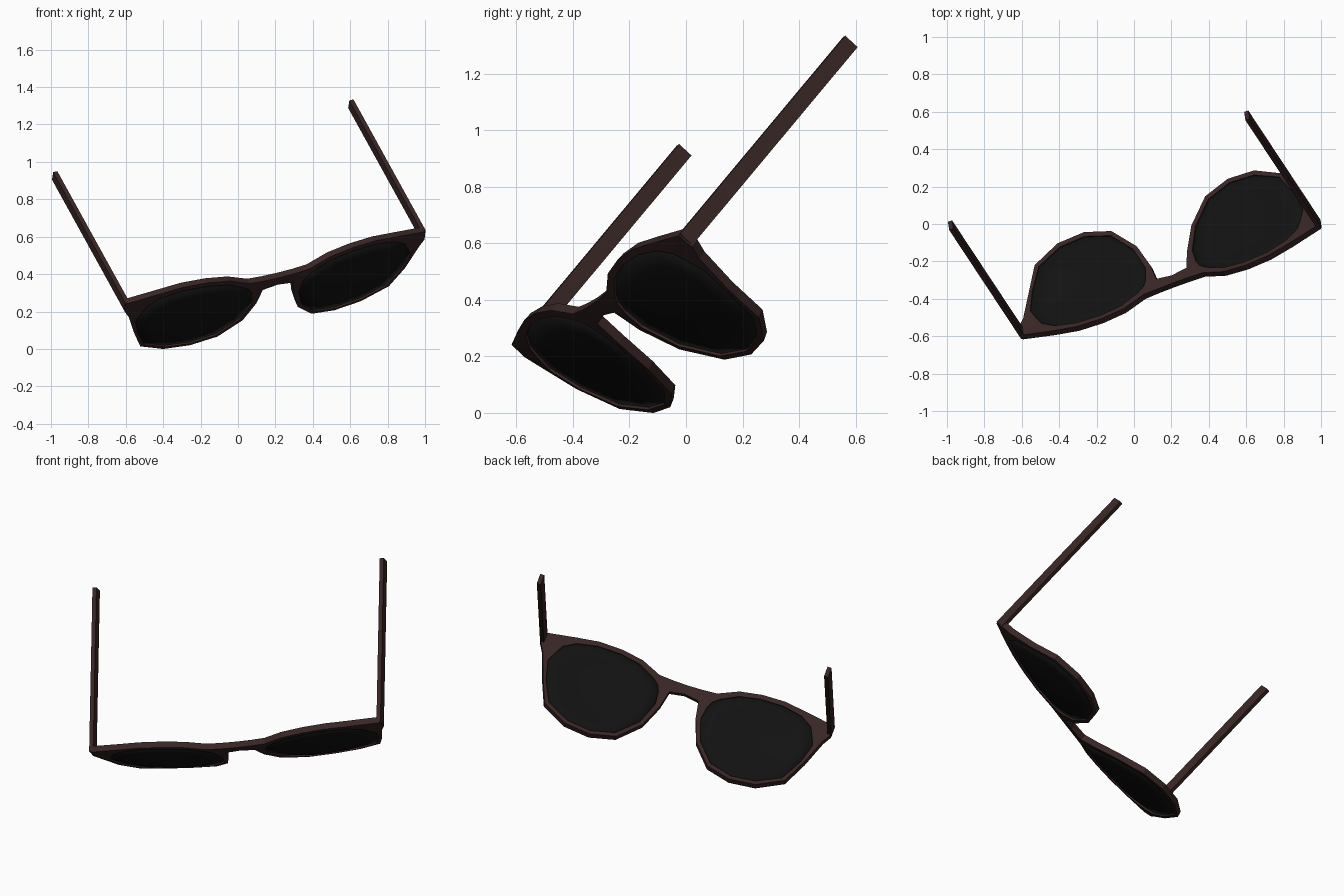
import bpy, bmesh
from mathutils import Matrix, Vector

cube = bpy.data.objects.get("Cube")
if cube:
    bpy.data.objects.remove(cube, do_unlink=True)


def material(name, colour):
    mat = bpy.data.materials.new(name)
    mat.use_nodes = True
    rgba = (*colour, 1)
    mat.diffuse_color = rgba
    mat.node_tree.nodes["Principled BSDF"].inputs["Base Color"].default_value = rgba
    return mat


brown = material("dark_brown", (0.04, 0.019, 0.019))
black = material("lens_black", (0.006, 0.006, 0.006))

# Tilted resting pose: local x is the width, y runs back along the arms, z is up
back = Vector((-0.39, 0.59, 0.707)).normalized()
side = Vector((0.907, 0.347, 0.231))
side = (side - back * side.dot(back)).normalized()
pose = Matrix((side, back, side.cross(back))).transposed().to_4x4()
pose.translation = (0.185, -0.27, 0.43)


def wrap(x, z, bulge=0.0):
    """Place a point on the curved front of the glasses."""
    return (x, -0.07 + 0.07 * x * x + 0.37 * z * z - bulge, z)


def finish(name, bm, mat, thickness=0.0, smooth=False):
    """Make a posed object mirrored across the middle, with optional thickness."""
    bmesh.ops.recalc_face_normals(bm, faces=bm.faces)
    for face in bm.faces:
        face.smooth = smooth
    mesh = bpy.data.meshes.new(name)
    bm.to_mesh(mesh)
    bm.free()
    mesh.materials.append(mat)
    obj = bpy.data.objects.new(name, mesh)
    bpy.context.collection.objects.link(obj)
    obj.matrix_world = pose
    mirror = obj.modifiers.new("mirror", "MIRROR")
    mirror.use_axis[0] = True
    if thickness:
        solid = obj.modifiers.new("thickness", "SOLIDIFY")
        solid.thickness = thickness
        solid.offset = 0
    return obj


# Rim outline and matching lens outline, from the nose over the top and round
outer = [(.174, .028), (.293, .08), (.423, .1), (.56, .1), (.692, .078), (.87, .042),
         (.875, -.02), (.845, -.07), (.79, -.225), (.725, -.378), (.576, -.46),
         (.421, -.475), (.275, -.432), (.161, -.3), (.108, -.155), (.088, -.05), (.09, .022)]
inner = [(.2, 0), (.3, .052), (.423, .073), (.56, .072), (.68, .045), (.75, 0),
         (.775, -.05), (.8, -.11), (.77, -.23), (.705, -.365), (.568, -.437),
         (.425, -.452), (.287, -.41), (.182, -.288), (.137, -.15), (.147, -.07), (.165, -.03)]


def band(bm, ring_a, ring_b):
    """Join two closed rings of vertices with quads."""
    for i in range(len(ring_a)):
        j = (i + 1) % len(ring_a)
        bm.faces.new((ring_a[i], ring_a[j], ring_b[j], ring_b[i]))


# Frame: rim band plus half of the bridge
bm = bmesh.new()
rim = [bm.verts.new(wrap(*p)) for p in outer]
hole = [bm.verts.new(wrap(*p)) for p in inner]
band(bm, rim, hole)
bridge = [bm.verts.new(wrap(0, z)) for z in (0.02, -0.035)]
bm.faces.new((rim[-2], rim[-1], *bridge))
finish("frame", bm, brown, thickness=0.036)

# Lenses: domed rings shrinking to the centre
bm = bmesh.new()
centre = (0.46, -0.19)
rings = []
for scale in (1.01, 0.75, 0.45):
    points = [[c + (v - c) * scale for v, c in zip(p, centre)] for p in inner]
    dome = 0.025 * max(0, 1 - scale * scale)
    rings.append([bm.verts.new(wrap(*p, dome)) for p in points])
for ring_a, ring_b in zip(rings, rings[1:]):
    band(bm, ring_a, ring_b)
tip = bm.verts.new(wrap(*centre, 0.025))
last = rings[-1]
for i, vert in enumerate(last):
    bm.faces.new((vert, last[(i + 1) % len(last)], tip))
finish("lenses", bm, black, thickness=0.016, smooth=True)

# Arms: straight flat bars running back from the hinges
bm = bmesh.new()
bmesh.ops.create_cube(bm, size=1)
bmesh.ops.scale(bm, vec=(0.024, 0.99, 0.06), verts=bm.verts)
bmesh.ops.translate(bm, vec=(0.866, 0.467, 0.014), verts=bm.verts)
finish("arms", bm, brown)
